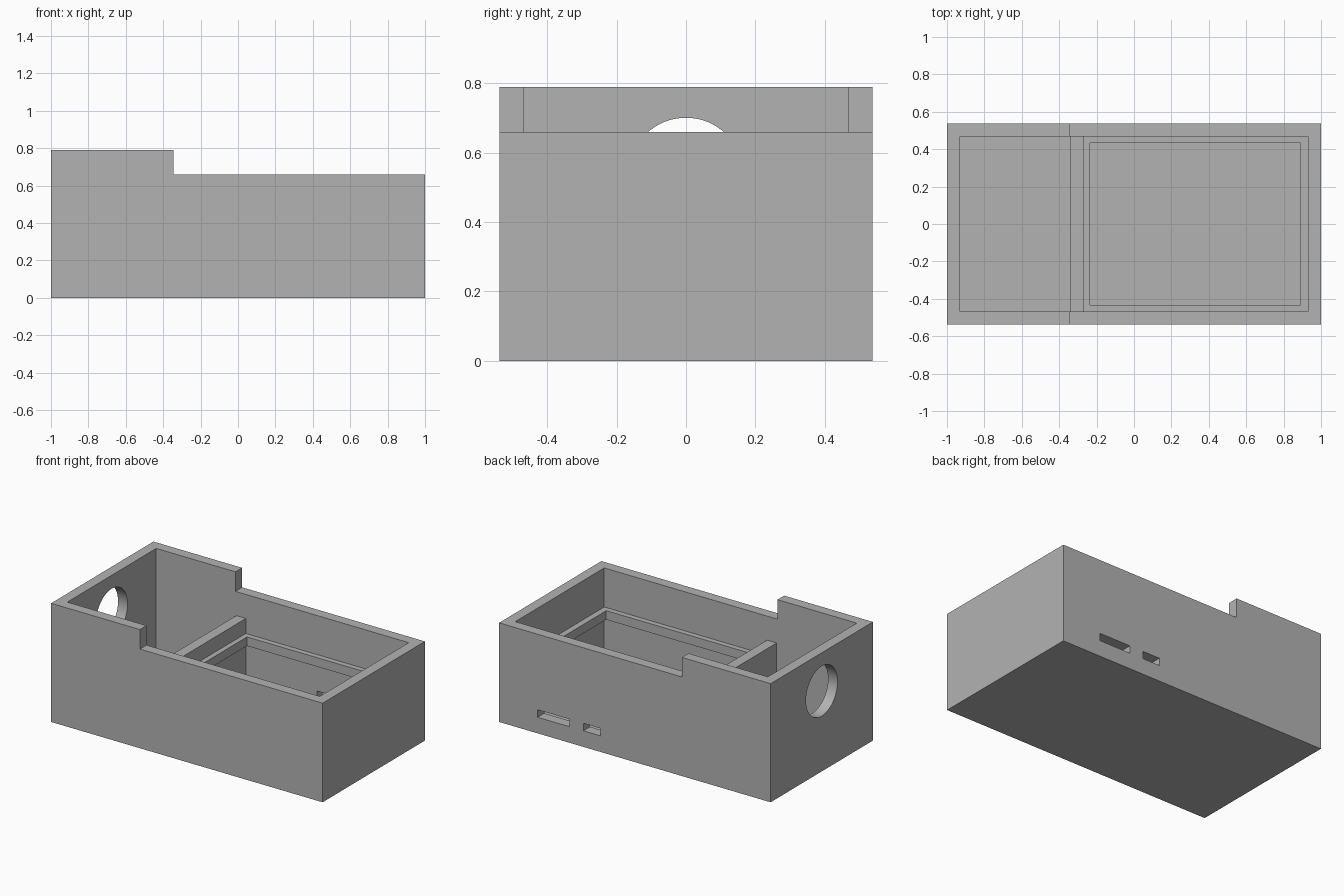
import bpy, bmesh, math
from mathutils import Matrix

if "Cube" in bpy.data.objects:
    bpy.data.objects.remove(bpy.data.objects["Cube"], do_unlink=True)

# Main dimensions
HALF_X, HALF_Y = 1.0, 0.538
IN_X, IN_Y = 0.93, 0.468
LOW, HIGH, STEP_X = 0.66, 0.79, -0.346
FLOOR = 0.07
DIV_L, DIV_R, DIV_TOP = -0.34, -0.27, 0.50

grey = bpy.data.materials.new("plain grey")
grey.use_nodes = True
grey.diffuse_color = (0.45, 0.45, 0.45, 1)
grey.node_tree.nodes["Principled BSDF"].inputs["Base Color"].default_value = (0.45, 0.45, 0.45, 1)


def add_object(name, bm):
    bmesh.ops.recalc_face_normals(bm, faces=bm.faces)
    mesh = bpy.data.meshes.new(name)
    bm.to_mesh(mesh)
    bm.free()
    mesh.materials.append(grey)
    obj = bpy.data.objects.new(name, mesh)
    bpy.context.collection.objects.link(obj)
    return obj


def prism(name, outline, y0, y1):
    """Extrude an x-z outline along y."""
    bm = bmesh.new()
    face = bm.faces.new([bm.verts.new((x, y0, z)) for x, z in outline])
    new = bmesh.ops.extrude_face_region(bm, geom=[face])["geom"]
    verts = [v for v in new if isinstance(v, bmesh.types.BMVert)]
    bmesh.ops.translate(bm, verts=verts, vec=(0, y1 - y0, 0))
    return add_object(name, bm)


def box(name, x0, x1, y0, y1, z0, z1):
    return prism(name, [(x0, z0), (x1, z0), (x1, z1), (x0, z1)], y0, y1)


def cut(obj, cutter):
    """Subtract the cutter for good, then discard it."""
    mod = obj.modifiers.new("cut", "BOOLEAN")
    mod.operation, mod.solver, mod.object = "DIFFERENCE", "EXACT", cutter
    bpy.context.view_layer.objects.active = obj
    bpy.ops.object.modifier_apply(modifier=mod.name)
    bpy.data.objects.remove(cutter, do_unlink=True)


# Case shell with a raised left end
case = prism("case", [(-HALF_X, 0), (HALF_X, 0), (HALF_X, LOW), (STEP_X, LOW),
                      (STEP_X, HIGH), (-HALF_X, HIGH)], -HALF_Y, HALF_Y)

# Two compartments separated by a low divider
cut(case, prism("cavity", [(-IN_X, FLOOR), (DIV_L, FLOOR), (DIV_L, DIV_TOP),
                           (DIV_R, DIV_TOP), (DIV_R, FLOOR), (IN_X, FLOOR),
                           (IN_X, 1), (-IN_X, 1)], -IN_Y, IN_Y))

# Round opening in the end wall
bm = bmesh.new()
bmesh.ops.create_cone(bm, cap_ends=True, segments=64, radius1=0.166, radius2=0.166, depth=0.3,
                      matrix=Matrix.Translation((-HALF_X, 0, 0.535))
                      @ Matrix.Rotation(math.pi / 2, 4, "Y"))
cut(case, add_object("round_opening", bm))

# Port slots in the back wall
for x0, x1 in ((0.483, 0.716), (0.254, 0.38)):
    cut(case, box("port_slot", x0, x1, 0.4, 0.6, 0.107, 0.157))

# Support rim inside the larger compartment, set slightly into the walls
rim = box("support_rim", DIV_R - 0.01, IN_X + 0.01, -IN_Y - 0.01, IN_Y + 0.01, 0.34, 0.40)
cut(rim, box("rim_opening", -0.236, 0.89, -0.432, 0.432, 0.2, 0.6))

# Smooth the round opening while keeping the edges sharp
bpy.ops.object.select_all(action="DESELECT")
case.select_set(True)
bpy.context.view_layer.objects.active = case
bpy.ops.object.shade_smooth_by_angle(angle=math.radians(30))
